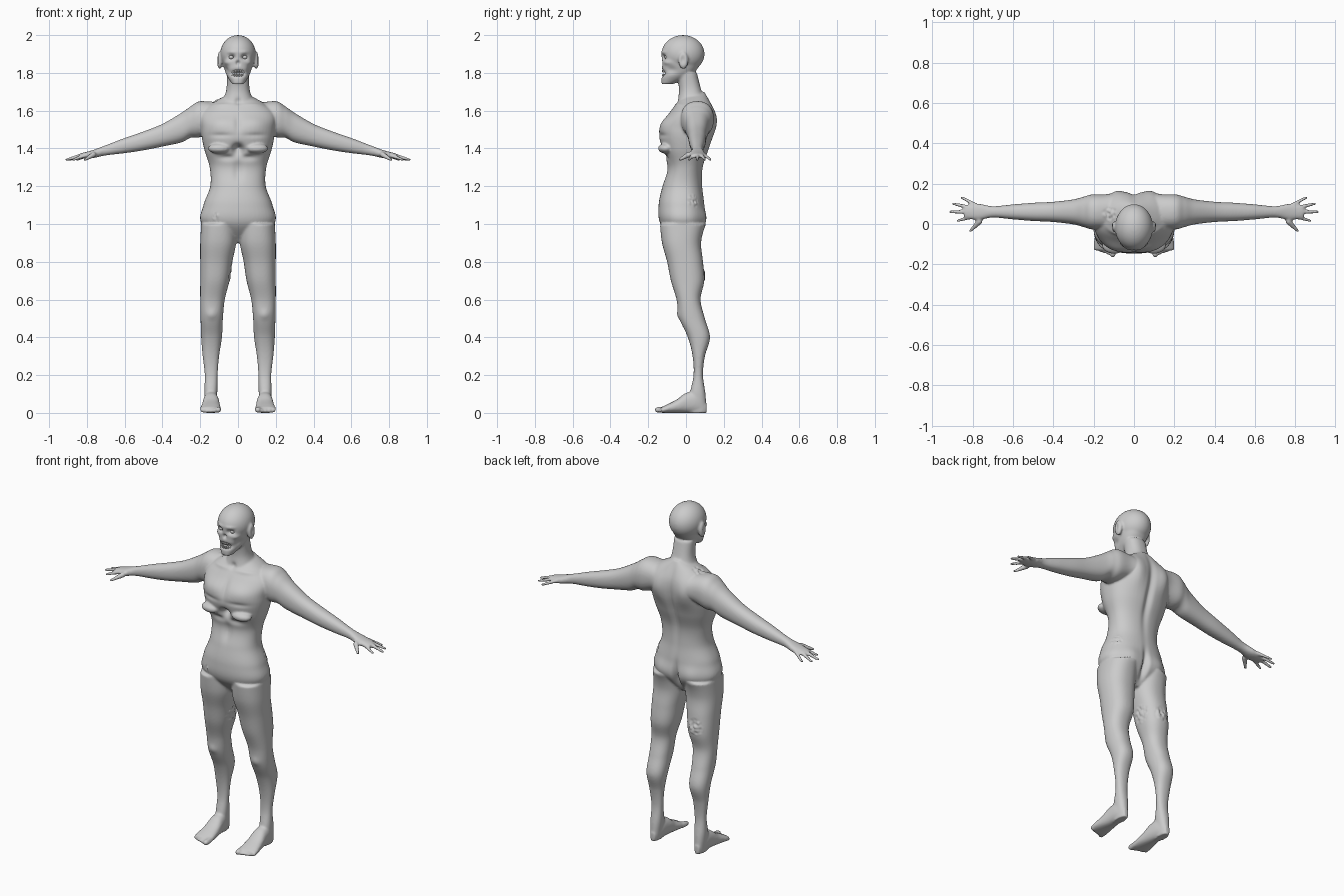
import bpy, bmesh, math
from mathutils import Matrix, Vector, noise

cube = bpy.data.objects.get("Cube")
if cube:
    bpy.data.objects.remove(cube)

grey = (.6, .6, .6, 1)
skin = bpy.data.materials.new("pale_grey")
skin.use_nodes = True
skin.diffuse_color = grey
skin.node_tree.nodes["Principled BSDF"].inputs["Base Color"].default_value = grey


def finish(bm, name):
    """Turn the working mesh into a smooth named object."""
    bmesh.ops.recalc_face_normals(bm, faces=bm.faces)
    mesh = bpy.data.meshes.new(name)
    bm.to_mesh(mesh)
    bm.free()
    mesh.materials.append(skin)
    mesh.shade_smooth()
    ob = bpy.data.objects.new(name, mesh)
    bpy.context.collection.objects.link(ob)
    return ob


def smooth_row(rows, i, t):
    """Catmull-Rom blend between a section and the next one."""
    last = len(rows) - 1
    four = [rows[min(max(k, 0), last)] for k in (i - 1, i, i + 1, i + 2)]
    return [b + .5 * t * (c - a + t * (2 * a - 5 * b + 4 * c - d + t * (3 * (b - c) + d - a)))
            for a, b, c, d in zip(*four)]


def loft(bm, axis, rows, power=2.3, sides=48, steps=8):
    """Skin rounded sections (position, min, max, min, max) along an axis."""
    sections = [smooth_row(rows, i, s / steps) for i in range(len(rows) - 1) for s in range(steps)]
    rings = []
    for pos, a_min, a_max, b_min, b_max in sections + [rows[-1]]:
        ring = []
        for k in range(sides):
            ang = math.tau * k / sides
            c, s = math.cos(ang), math.sin(ang)
            u = math.copysign(abs(c) ** (2 / power), c)
            v = math.copysign(abs(s) ** (2 / power), s)
            co = [(a_min + a_max + u * (a_max - a_min)) / 2, (b_min + b_max + v * (b_max - b_min)) / 2]
            co.insert(axis, pos)
            ring.append(bm.verts.new(co))
        rings.append(ring)
    for low, high in zip(rings, rings[1:]):
        for k in range(sides):
            n = (k + 1) % sides
            bm.faces.new((low[k], low[n], high[n], high[k]))
    bm.faces.new(rings[0][::-1])
    bm.faces.new(rings[-1])


def central(bm, start, step, rows):
    """Upright loft about the middle plane: (half width, front, back) at even heights."""
    loft(bm, Z, [(start + step * k, -w, w, front, back) for k, (w, front, back) in enumerate(rows)])


def ball(bm, centre, radii, detail=3):
    bmesh.ops.create_icosphere(bm, subdivisions=detail, radius=1,
                               matrix=Matrix.Translation(centre) @ Matrix.Diagonal((*radii, 1)))


def digit(bm, start, end, thick, thin, count=14):
    """Tapering finger or toe made of overlapping beads."""
    for k in range(count + 1):
        t = k / count
        r = thick + (thin - thick) * t
        ball(bm, Vector(start).lerp(Vector(end), t), (r, r, r), 2)


X, Y, Z = range(3)
bm = bmesh.new()

# Arm: (x, centre height, half depth, half height)
arm = [(.1, 1.57, .08, .07), (.2, 1.555, .087, .095), (.25, 1.54, .075, .083), (.3, 1.51, .062, .078),
       (.4, 1.47, .05, .06), (.5, 1.44, .045, .05), (.6, 1.415, .037, .04),
       (.7, 1.39, .028, .027), (.77, 1.37, .04, .021), (.84, 1.36, .03, .012)]
loft(bm, X, [(x, .06 - depth, .06 + depth, z - high, z + high) for x, z, depth, high in arm])

# Thumb and fingers fan out from the wrist: (degrees, reach, thickness)
for turn, reach, thick in [(-46, .13, .016), (-16, .16, .012), (0, .19, .013), (13, .18, .012), (28, .15, .011)]:
    ang = math.radians(turn)
    root, tip = [(.72 + r * math.cos(ang), .06 + r * math.sin(ang), z)
                 for r, z in ((reach / 2, 1.367), (reach, 1.34))]
    digit(bm, root, tip, thick, .008)

# Leg at even heights from the sole up: (inner, outer, front, back)
leg = [(.12, .17, .01, .11), (.11, .178, .02, .103), (.108, .176, .04, .09), (.1, .187, .035, .1),
       (.085, .195, .01, .127), (.08, .198, -.035, .1), (.07, .2, -.05, .077), (.045, .2, -.08, .097),
       (.03, .2, -.1, .09), (.01, .2, -.127, .08), (.01, .195, -.138, .1)]
loft(bm, Z, [(k / 10, *row) for k, row in enumerate(leg)])

# Foot: (y, inner, outer, top), with toes along its front edge
foot = [(-.13, .09, .2, .03), (-.1, .09, .2, .045), (-.05, .095, .192, .07),
        (0, .1, .185, .105), (.06, .11, .178, .11), (.11, .13, .16, .05)]
loft(bm, Y, [(y, inner, outer, 0, top) for y, inner, outer, top in foot])
for k in range(5):
    r = .011 if k else .016
    x = .105 + .02 * k
    digit(bm, (x, -.11, .02), (x, .007 * k - .15, r), r, r)

# Ear and flared lower rib
ball(bm, (.097, -.014, 1.866), (.015, .027, .046))
ball(bm, (.097, -.106, 1.4), (.062, .042, .028))

# Mirror the paired parts
for item in bmesh.ops.duplicate(bm, geom=bm.verts[:] + bm.edges[:] + bm.faces[:])["geom"]:
    if isinstance(item, bmesh.types.BMVert):
        item.co.x *= -1

# Torso, neck, jaw and skull
central(bm, .9, .1, [(.03, -.05, .03), (.19, -.135, .1), (.183, -.145, .098), (.147, -.125, .087),
                     (.15, -.1, .09), (.18, -.13, .123), (.196, -.14, .15), (.19, -.08, .148), (.03, 0, .1)])
central(bm, 1.6, .1, [(.11, -.06, .13), (.064, -.037, .085), (.06, -.05, .058)])
central(bm, 1.74, .05, [(.03, -.13, -.07), (.062, -.13, .03), (.077, -.127, .07), (.085, -.13, .08)])
ball(bm, (0, -.016, 1.9), (.094, .114, .1), 4)
body = finish(bm, "body")

# Fuse the parts into one skin and soften the joins
fuse = body.modifiers.new("fuse", "REMESH")
fuse.mode = "VOXEL"
fuse.voxel_size = .006
soften = body.modifiers.new("soften", "SMOOTH")
soften.iterations = 6
fused = bpy.data.meshes.new_from_object(body.evaluated_get(bpy.context.evaluated_depsgraph_get()))
body.modifiers.clear()
if fused.vertices:
    body.data = fused
body.data.materials.clear()
body.data.materials.append(skin)

# Muscle and face modelling, alike on both sides: centre, spread, push
strokes = {
    "chest_muscle": ((.09, -.12, 1.53), (.09, .06, .05), .01),
    "breastbone": ((0, -.13, 1.53), (.02, .06, .08), -.007),
    "chest_crease": ((.1, -.14, 1.47), (.08, .05, .015), -.006),
    "collarbone": ((.1, -.06, 1.63), (.08, .05, .012), .006),
    "throat_notch": ((0, -.05, 1.65), (.02, .04, .02), -.01),
    "rib_arch": ((0, -.12, 1.39), (.035, .06, .035), -.05),
    "under_rib": ((.06, -.12, 1.35), (.06, .04, .02), -.012),
    "belly_hollow": ((0, -.1, 1.28), (.03, .04, .07), -.01),
    "spine": ((0, .13, 1.42), (.025, .08, .24), -.016),
    "shoulder_blade": ((.085, .14, 1.54), (.055, .06, .09), .018),
    "buttock_cleft": ((0, .09, 1), (.02, .06, .09), -.03),
    "buttock": ((.09, .09, 1.03), (.06, .05, .06), .01),
    "kneecap": ((.14, -.04, .52), (.03, .04, .03), .007),
    "eye_socket": ((.036, -.12, 1.883), (.022, .04, .015), -.022),
    "brow": ((.035, -.13, 1.91), (.035, .03, .01), .005),
    "nose_cavity": ((0, -.13, 1.852), (.012, .03, .013), -.016),
    "cheekbone": ((.057, -.1, 1.855), (.02, .04, .014), .006),
    "cheek_hollow": ((.065, -.08, 1.815), (.025, .04, .025), -.009),
    "mouth": ((0, -.125, 1.798), (.045, .04, .017), -.03),
    "ear_hollow": ((.113, -.018, 1.87), (.012, .016, .026), -.009),
}
# Rough wounds on one side only: centre, size
wounds = {
    "hip": ((.17, .05, 1.13), .045),
    "back_thigh": ((-.12, .09, .74), .055),
    "groin": ((-.12, -.13, 1.04), .025),
    "inner_thigh": ((-.05, .01, .75), .06),
    "shoulder": ((-.12, .05, 1.65), .04),
}


def stroke_push(point):
    """Sum of the soft strokes and rough wounds at a surface point."""
    folded = Vector((abs(point.x), point.y, point.z))
    push = 0
    for centre, spread, power in strokes.values():
        if abs(folded.z - centre[Z]) < 2 * spread[Z]:
            d = sum(((p - c) / s) ** 2 for p, c, s in zip(folded, centre, spread))
            push += power * math.exp(-1.5 * d)
    for centre, size in wounds.values():
        d = (point - Vector(centre)).length / size
        if d < 1:
            push += .012 * (1 - d * d) * noise.noise(point * 60)
    return push


moves = [v.normal * stroke_push(v.co) for v in body.data.vertices]
for v, move in zip(body.data.vertices, moves):
    v.co += move
body.data.shade_smooth()

# Eyes
for side, sign in (("left", 1), ("right", -1)):
    bm = bmesh.new()
    ball(bm, (sign * .036, -.1, 1.883), (.014, .014, .012))
    finish(bm, side + "_eye")

# Teeth set along the curved jaws
for name, height, count in (("upper_teeth", 1.81, 10), ("lower_teeth", 1.787, 8)):
    bm = bmesh.new()
    for k in range(count):
        ang = math.radians(-60 + 120 * k / (count - 1))
        spot = (.042 * math.sin(ang), -.082 - .04 * math.cos(ang), height)
        ball(bm, spot, (.005, .005, .009), 2)
    finish(bm, name)
